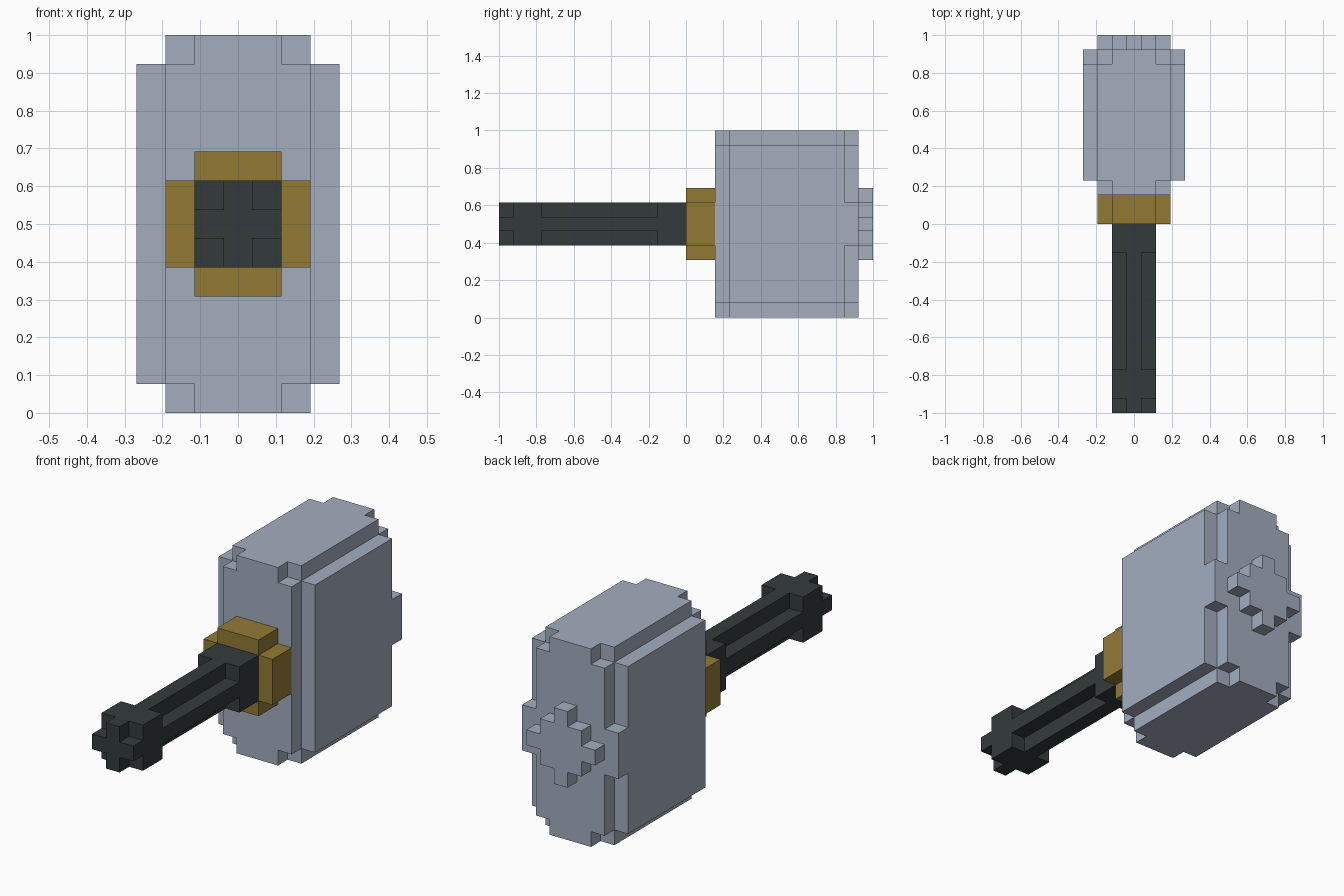
import bpy, bmesh, math
from mathutils import Vector

cube = bpy.data.objects.get("Cube")
if cube:
    bpy.data.objects.remove(cube, do_unlink=True)

U = 2 / 26  # size of one block


def material(name, rgb):
    m = bpy.data.materials.new(name)
    m.use_nodes = True
    m.diffuse_color = (*rgb, 1)
    bsdf = m.node_tree.nodes["Principled BSDF"]
    bsdf.inputs["Base Color"].default_value = (*rgb, 1)
    bsdf.inputs["Roughness"].default_value = 0.8
    return m


steel = material("blue grey steel", (0.366, 0.423, 0.521))
gold = material("dull gold", (0.288, 0.195, 0.034))
dark = material("dark grip", (0.034, 0.044, 0.044))

DIRS = [Vector(d) for d in ((1, 0, 0), (-1, 0, 0), (0, 1, 0), (0, -1, 0), (0, 0, 1), (0, 0, -1))]


def block_part(name, mat, layers):
    """Union of boxes in block units: (half width, y0, y1, z half height around the axis)."""
    cells = set()
    for hx, y0, y1, hz in layers:
        cells |= {(x, y, z) for x in range(-hx, hx + 1)
                  for y in range(y0, y1) for z in range(-hz, hz + 1)}
    bm = bmesh.new()
    for c in cells:
        centre = Vector((c[0], c[1] + 0.5, c[2] + 6.5))
        for d in DIRS:
            if tuple(int(a + b) for a, b in zip(c, d)) in cells:
                continue
            # outer face of this block
            u = Vector((d.y, d.z, d.x))
            v = d.cross(u)
            mid = centre + d / 2
            bm.faces.new([bm.verts.new((mid + (u * i + v * j) / 2) * U)
                          for i, j in ((-1, -1), (1, -1), (1, 1), (-1, 1))])
    bmesh.ops.remove_doubles(bm, verts=bm.verts, dist=0.001)
    bmesh.ops.dissolve_limit(bm, angle_limit=math.radians(1), verts=bm.verts, edges=bm.edges)
    me = bpy.data.meshes.new(name)
    bm.to_mesh(me)
    bm.free()
    me.materials.append(mat)
    ob = bpy.data.objects.new(name, me)
    bpy.context.collection.objects.link(ob)
    return ob


def cross(y0, y1, a, b):
    return [(a, y0, y1, b), (b, y0, y1, a)]


# Handle: plus-shaped shaft with a solid pommel block and a solid collar
block_part("pommel", dark, cross(-13, -12, 1, 0) + [(1, -12, -10, 1)])
block_part("handle_shaft", dark, cross(-10, -2, 1, 0))
block_part("handle_collar", dark, [(1, -2, 0, 1)])

# Gold ferrule between handle and head
block_part("ferrule", gold, cross(0, 2, 2, 1))

# Head: core, top and bottom caps, side plates with a raised tab at the back
block_part("hammer_head", steel, [
    (2, 2, 12, 5),
    (2, 3, 11, 6),
    (1, 2, 12, 6),
    (3, 3, 11, 5),
    (3, 11, 12, 1),
])

# Stepped diamond boss on the back
block_part("back_boss", steel, [(2, 12, 13, 0), (1, 12, 13, 1), (0, 12, 13, 2)])
